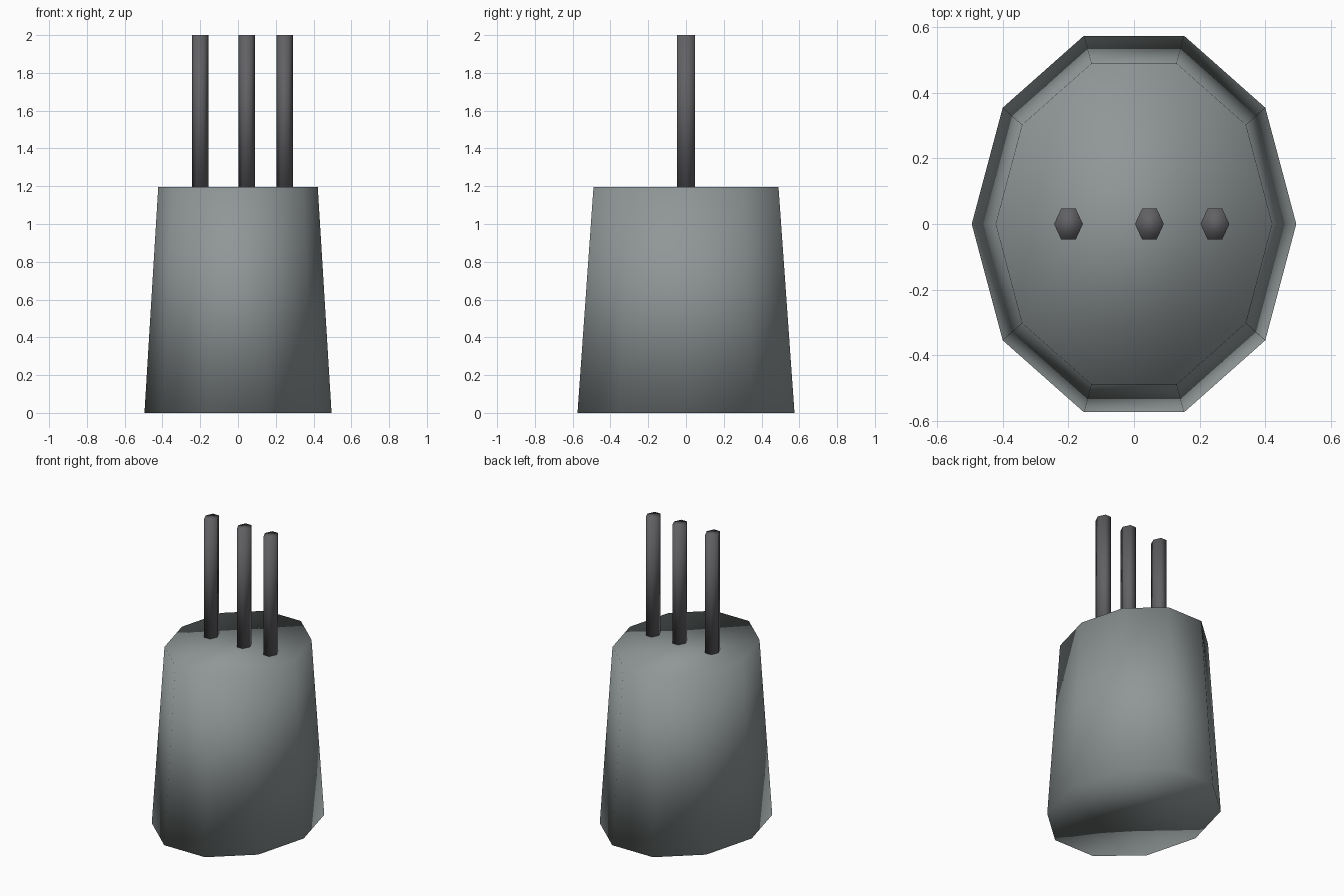
import bpy

if "Cube" in bpy.data.objects:
    bpy.data.objects.remove(bpy.data.objects["Cube"])


def material(name, color):
    mat = bpy.data.materials.new(name)
    mat.diffuse_color = color
    mat.use_nodes = True
    mat.node_tree.nodes["Principled BSDF"].inputs["Base Color"].default_value = mat.diffuse_color
    return mat


def tapered_prism(name, sides, r_bottom, r_top, z0, z1, x, stretch, mat):
    # First vertex of a Blender cone lies on +Y, so turn it onto +X
    bpy.ops.mesh.primitive_cone_add(vertices=sides, radius1=r_bottom, radius2=r_top,
                                    depth=z1 - z0, location=(0, 0, 0),
                                    rotation=(0, 0, -1.5707963))
    ob = bpy.context.object
    bpy.ops.object.transform_apply(location=False, rotation=True, scale=False)
    ob.name = name
    ob.location = (x, 0, (z0 + z1) / 2)
    ob.scale = (stretch, 1, 1)
    bpy.ops.object.transform_apply(location=True, rotation=False, scale=True)
    bpy.ops.object.shade_smooth()
    ob.data.materials.append(mat)
    return ob


body_mat = material("body_grey", (0.28, 0.31, 0.31, 1))
rod_mat = material("rod_grey", (0.12, 0.12, 0.13, 1))

# Ten-sided tapered body
tapered_prism("body", 10, 0.604, 0.515, 0, 1.195, 0, 0.82, body_mat)

# Three hexagonal rods standing on the body
for i, x in enumerate((-0.2, 0.047, 0.247)):
    tapered_prism(f"rod_{i + 1}", 6, 0.055, 0.055, 1.19, 2.0, x, 0.8, rod_mat)
